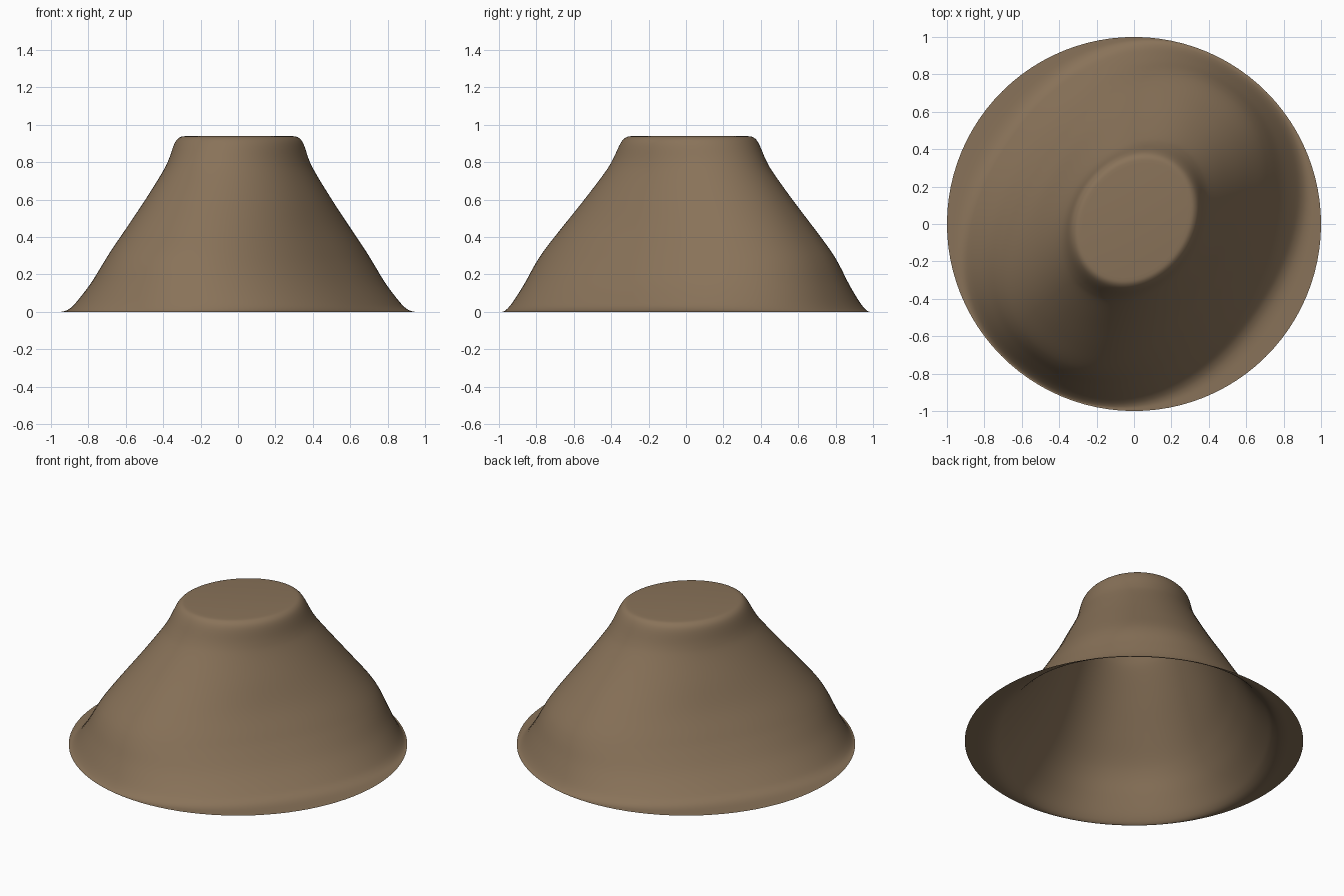
import bpy, bmesh, math

if "Cube" in bpy.data.objects:
    bpy.data.objects.remove(bpy.data.objects["Cube"])

SEGMENTS = 96
STEPS = 5
TOP = 0.94
ANGLE = math.radians(56)  # heading of the long axis

# Contours of the hill: height, long half-axis, short half-axis, squareness
PROFILE = [(0, 1, 1, 2), (0.001, 0.992, 0.885, 2.15), (0.018, 0.976, 0.822, 2.2),
           (0.06, 0.952, 0.772, 2.2), (0.15, 0.91, 0.69, 2.2), (0.25, 0.865, 0.62, 2.2),
           (0.33, 0.815, 0.572, 2.2), (0.45, 0.718, 0.504, 2.2), (0.6, 0.595, 0.435, 2.1),
           (0.74, 0.483, 0.37, 2.05), (0.81, 0.438, 0.345, 2), (0.9, 0.39, 0.322, 2),
           (0.933, 0.36, 0.295, 2), (0.94, 0.325, 0.262, 2)]


def smooth_profile(points, steps):
    """Catmull-Rom interpolation through the contours."""
    out = []
    for i in range(len(points) - 1):
        p0, p1 = points[max(i - 1, 0)], points[i]
        p2, p3 = points[i + 1], points[min(i + 2, len(points) - 1)]
        for k in range(steps):
            t = k / steps
            out.append([0.5 * (2 * b + (c - a) * t + (2 * a - 5 * b + 4 * c - d) * t * t
                               + (3 * b - a - 3 * c + d) * t ** 3)
                        for a, b, c, d in zip(p0, p1, p2, p3)])
    return out + [list(points[-1])]


def rounded(value, n):
    """Superellipse coordinate, -1 to 1."""
    return math.copysign(abs(value) ** (2 / n), value)


def make_hill():
    bm = bmesh.new()
    rings = []
    ca, sa = math.cos(ANGLE), math.sin(ANGLE)
    for z, a, b, n in smooth_profile(PROFILE, STEPS):
        z = min(max(z, 0), TOP)
        shift = z / TOP  # summit sits slightly off centre
        ring = []
        for i in range(SEGMENTS):
            t = 2 * math.pi * i / SEGMENTS
            u, v = a * rounded(math.cos(t), n), b * rounded(math.sin(t), n)
            ring.append(bm.verts.new((u * ca - v * sa + 0.005 * shift,
                                      u * sa + v * ca + 0.02 * shift, z)))
        rings.append(ring)
    # sloping sides, open underneath
    for low, high in zip(rings, rings[1:]):
        for i in range(SEGMENTS):
            j = (i + 1) % SEGMENTS
            bm.faces.new((low[i], low[j], high[j], high[i]))
    # flat summit
    bm.faces.new(rings[-1])
    for f in bm.faces:
        f.smooth = True
    mesh = bpy.data.meshes.new("hill")
    bm.to_mesh(mesh)
    bm.free()
    obj = bpy.data.objects.new("hill", mesh)
    bpy.context.collection.objects.link(obj)
    return obj


hill = make_hill()
earth = bpy.data.materials.new("earth")
earth.diffuse_color = (0.25, 0.17, 0.10, 1)
earth.use_nodes = True
earth.node_tree.nodes["Principled BSDF"].inputs["Base Color"].default_value = earth.diffuse_color
hill.data.materials.append(earth)
